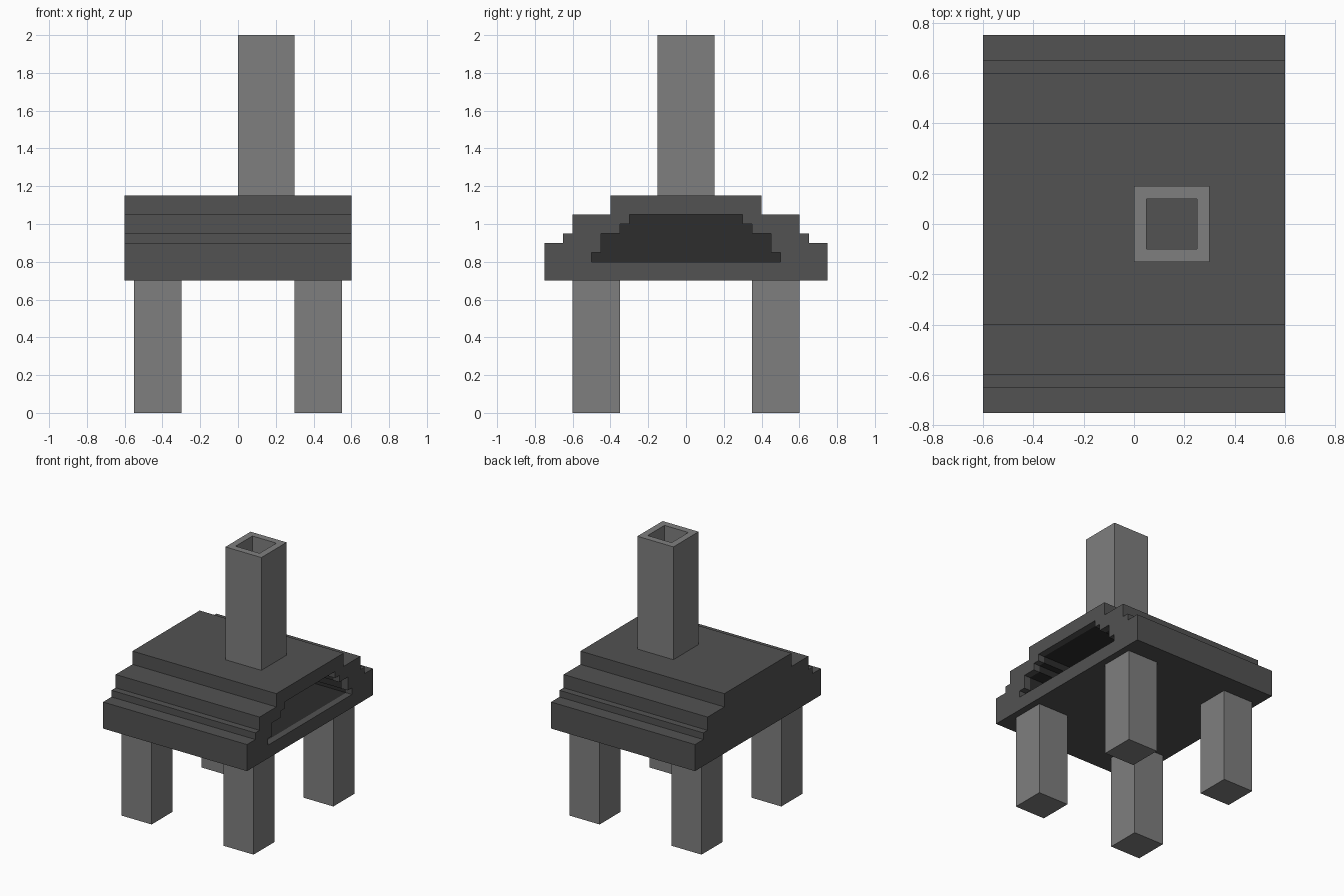
import bpy, bmesh

if "Cube" in bpy.data.objects:
    bpy.data.objects.remove(bpy.data.objects["Cube"], do_unlink=True)


def material(name, v):
    m = bpy.data.materials.new(name)
    m.use_nodes = True
    m.diffuse_color = (v, v, v, 1)
    m.node_tree.nodes["Principled BSDF"].inputs["Base Color"].default_value = (v, v, v, 1)
    return m


stone = material("light grey stone", 0.212)
iron = material("dark grey iron", 0.085)
soot = material("black soot", 0.026)


def finish(name, bm, mats):
    bmesh.ops.recalc_face_normals(bm, faces=bm.faces[:])
    me = bpy.data.meshes.new(name)
    bm.to_mesh(me)
    bm.free()
    for m in mats:
        me.materials.append(m)
    ob = bpy.data.objects.new(name, me)
    bpy.context.collection.objects.link(ob)
    return ob


def stepped(name, half, stations, indices, mats):
    """Mirror a half (y, z) outline and run it along x through the stations."""
    outline = half + [(-y, z) for y, z in reversed(half)]
    bm = bmesh.new()
    rings = [[bm.verts.new((x, y, z)) for y, z in outline] for x in stations]
    n = len(outline)
    for a, b, index in zip(rings, rings[1:], indices):
        for i in range(n):
            j = (i + 1) % n
            bm.faces.new((a[i], a[j], b[j], b[i])).material_index = index
    bm.faces.new(rings[0]).material_index = indices[0]
    bm.faces.new(rings[-1]).material_index = indices[-1]
    return finish(name, bm, mats)


# Stepped firebox, closed on the -x end
firebox = stepped("firebox",
                  [(.75, .7), (.75, .9), (.65, .9), (.65, .95),
                   (.6, .95), (.6, 1.05), (.4, 1.05), (.4, 1.15)],
                  [-.6, .6], [0], [iron, soot])

# Stepped cavity open at +x: iron at the mouth, sooty deeper in
cavity = stepped("cavity_cutter",
                 [(.5, .8), (.5, .85), (.45, .85), (.45, .95),
                  (.35, .95), (.35, 1.0), (.3, 1.0), (.3, 1.05)],
                 [-.5, .55, .7], [1, 0], [iron, soot])
cavity.hide_render = True
cut = firebox.modifiers.new("cavity", "BOOLEAN")
cut.operation = "DIFFERENCE"
cut.solver = "EXACT"
cut.object = cavity
bpy.context.view_layer.objects.active = firebox
bpy.ops.object.modifier_apply(modifier=cut.name)
bpy.data.objects.remove(cavity, do_unlink=True)


def box(name, lo, hi, mat):
    bm = bmesh.new()
    bmesh.ops.create_cube(bm, size=1)
    for v in bm.verts:
        v.co = [(l + h) / 2 + c * (h - l) for l, h, c in zip(lo, hi, v.co)]
    return finish(name, bm, [mat])


# Four square legs
for sx, side in ((-1, "right"), (1, "left")):
    for sy, end in ((-1, "front"), (1, "back")):
        x, y = sx * .425, sy * .475
        box(f"{end}_{side}_leg", (x - .125, y - .125, 0), (x + .125, y + .125, .7), stone)

# Square chimney, a hollow tube standing on the roof
bm = bmesh.new()


def square(h, z):
    return [bm.verts.new((.15 + sx * h, sy * h, z))
            for sx, sy in ((-1, -1), (1, -1), (1, 1), (-1, 1))]


loops = [square(.15, 1.15), square(.15, 2), square(.1, 2), square(.1, 1.15)]
for a, b in zip(loops, loops[1:] + loops[:1]):
    for i in range(4):
        j = (i + 1) % 4
        bm.faces.new((a[i], a[j], b[j], b[i]))
finish("chimney", bm, [stone])
